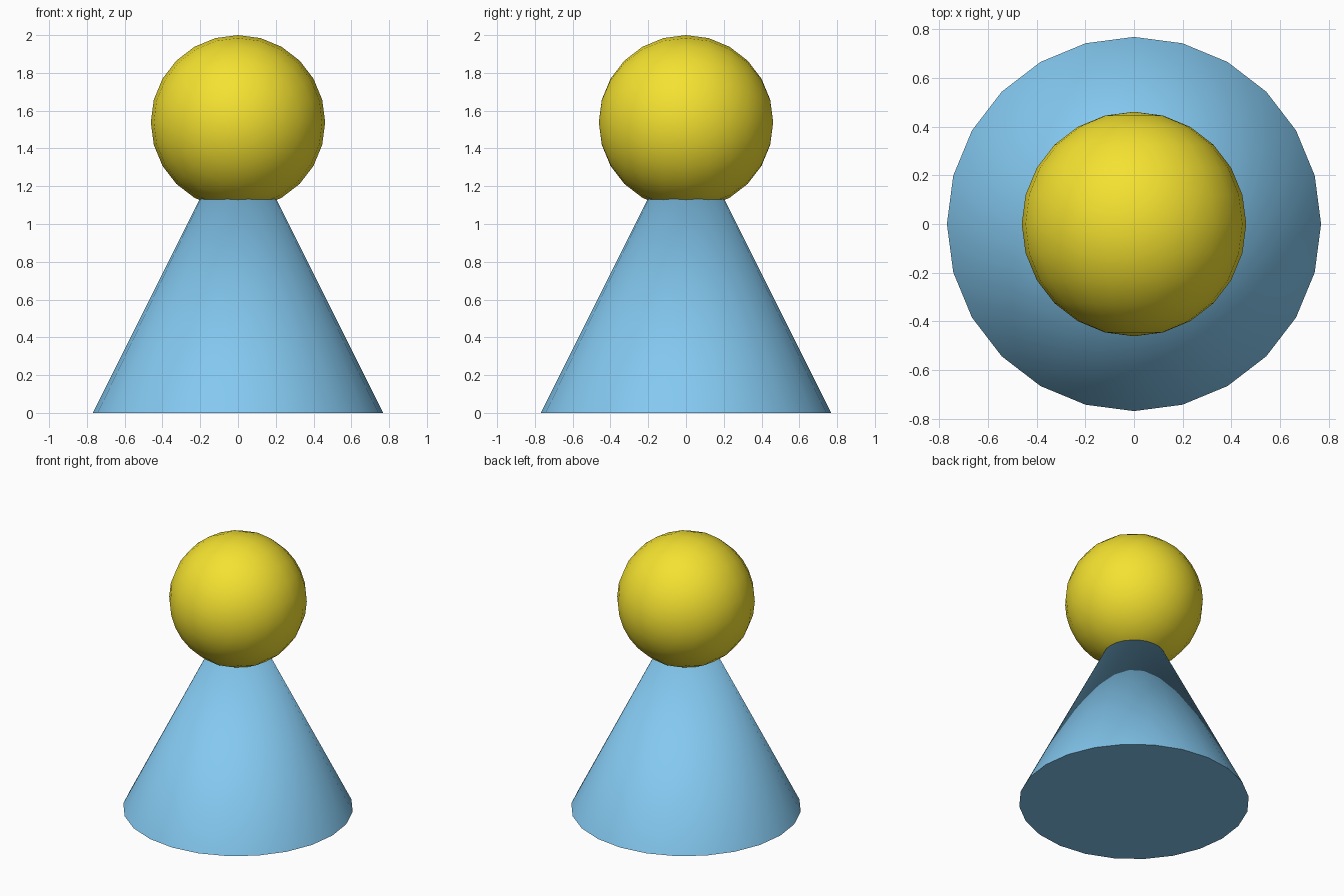
import bpy
import math

if "Cube" in bpy.data.objects:
    bpy.data.objects.remove(bpy.data.objects["Cube"])

S = 2 / 2.6          # overall scale: cone radius 1, height 2, ball radius 0.6
HEIGHT = 2 * S


def finish(name, colour):
    obj = bpy.context.object
    obj.name = name
    mat = bpy.data.materials.new(name + "_colour")
    mat.diffuse_color = colour
    mat.use_nodes = True
    mat.node_tree.nodes["Principled BSDF"].inputs["Base Color"].default_value = mat.diffuse_color
    obj.data.materials.append(mat)
    bpy.ops.object.shade_smooth_by_angle(angle=math.radians(30))
    return obj


# Cone body, its tip reaching the centre of the head
bpy.ops.mesh.primitive_cone_add(vertices=24, radius1=S, radius2=0,
                                depth=HEIGHT, location=(0, 0, HEIGHT / 2))
finish("cone_body", (0.23, 0.58, 0.87, 1))

# Ball head, poles facing front and back
bpy.ops.mesh.primitive_uv_sphere_add(segments=24, ring_count=12, radius=0.6 * S,
                                     location=(0, 0, HEIGHT),
                                     rotation=(math.pi / 2, 0, 0))
finish("ball_head", (0.91, 0.76, 0.03, 1))
